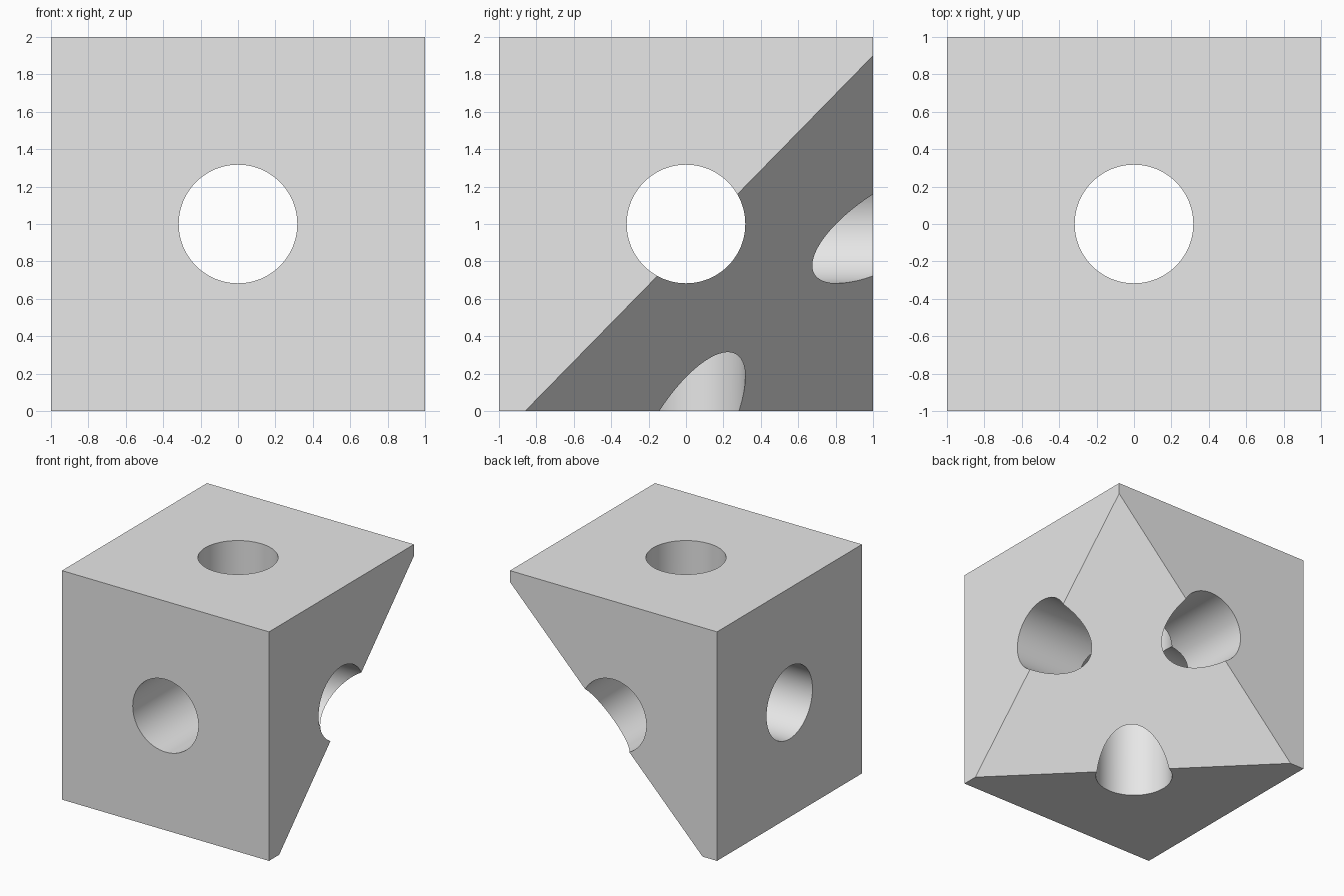
import bpy
import bmesh
from math import pi, radians
from mathutils import Vector

HOLE_RADIUS = 0.317
CUT = Vector((1.86, 1.86, 1.90))   # how far the corner cut reaches along each edge

default = bpy.data.objects.get("Cube")
if default:
    bpy.data.objects.remove(default, do_unlink=True)

# Single grey material
grey = bpy.data.materials.new("light grey")
grey.use_nodes = True
colour = (0.8, 0.8, 0.8, 1.0)
grey.diffuse_color = colour
grey.node_tree.nodes["Principled BSDF"].inputs["Base Color"].default_value = colour

# Block, with its lower back corner sliced off
bm = bmesh.new()
bmesh.ops.create_cube(bm, size=2)
bmesh.ops.translate(bm, vec=(0, 0, 1), verts=bm.verts)
geom = bm.verts[:] + bm.edges[:] + bm.faces[:]
bmesh.ops.bisect_plane(bm, geom=geom, plane_co=(1 - CUT.x, 1, 0),
                       plane_no=(1 / CUT.x, 1 / CUT.y, -1 / CUT.z), clear_outer=True)
bmesh.ops.holes_fill(bm, edges=[e for e in bm.edges if e.is_boundary])
bmesh.ops.recalc_face_normals(bm, faces=bm.faces)
mesh = bpy.data.meshes.new("drilled_block")
bm.to_mesh(mesh)
bm.free()
mesh.materials.append(grey)
block = bpy.data.objects.new("drilled_block", mesh)
bpy.context.collection.objects.link(block)

# Round holes through the centre along all three axes
cutters = []
for axis, turn in (("x", (0, pi / 2, 0)), ("y", (pi / 2, 0, 0)), ("z", (0, 0, 0))):
    bpy.ops.mesh.primitive_cylinder_add(vertices=96, radius=HOLE_RADIUS, depth=3,
                                        location=(0, 0, 1), rotation=turn)
    cutter = bpy.context.object
    cutter.name = "hole_cutter_" + axis
    cutter.hide_render = True
    cutter.data.materials.append(grey)
    cutters.append(cutter)
    drill = block.modifiers.new("hole_" + axis, "BOOLEAN")
    drill.operation = "DIFFERENCE"
    drill.solver = "EXACT"
    drill.object = cutter

# Apply the holes and smooth their walls
bpy.ops.object.select_all(action="DESELECT")
block.select_set(True)
bpy.context.view_layer.objects.active = block
for modifier in list(block.modifiers):
    bpy.ops.object.modifier_apply(modifier=modifier.name)
for cutter in cutters:
    bpy.data.objects.remove(cutter, do_unlink=True)
bpy.ops.object.shade_smooth_by_angle(angle=radians(30))
